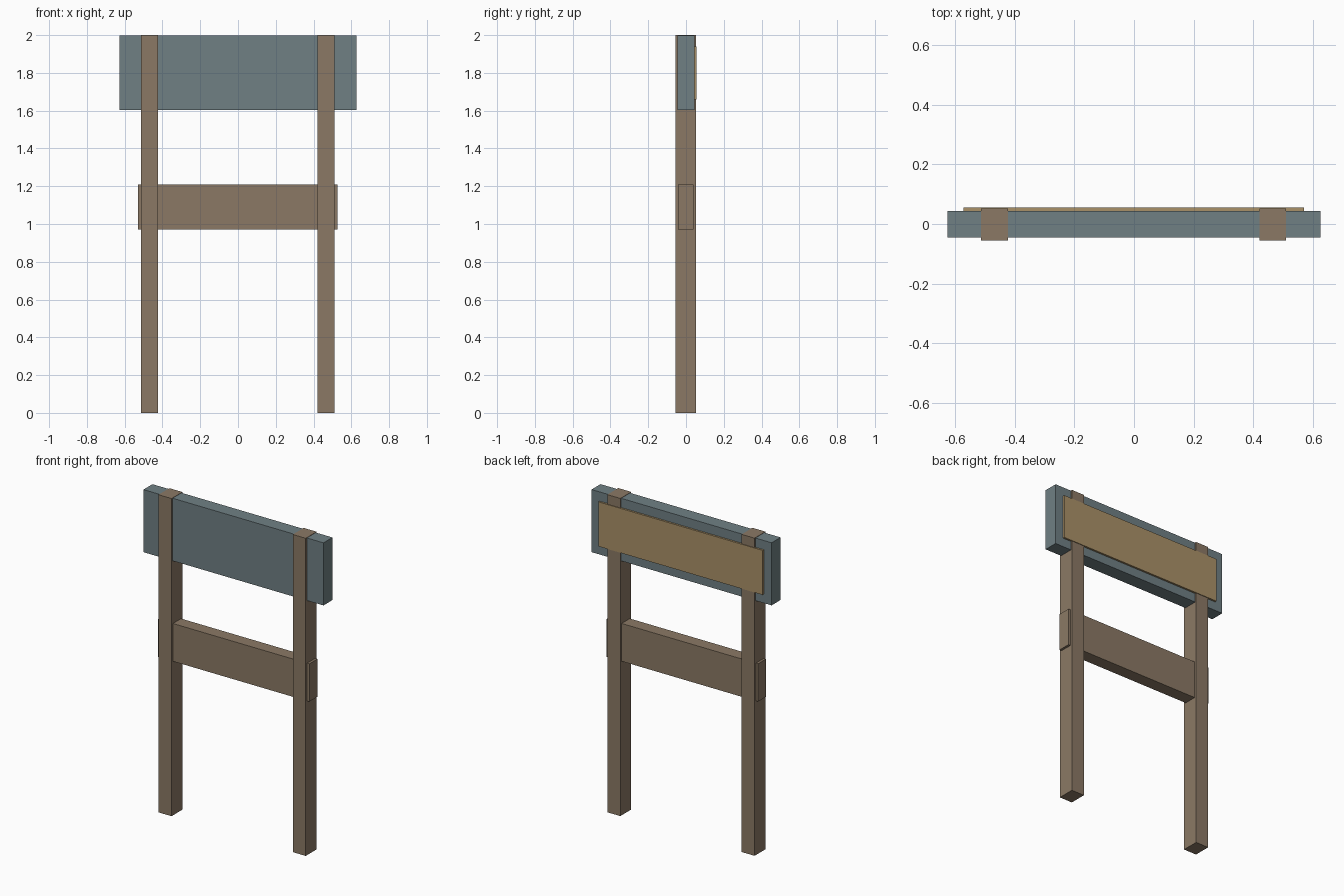
import bpy

if "Cube" in bpy.data.objects:
    bpy.data.objects.remove(bpy.data.objects["Cube"])


def material(name, rgb):
    """Flat material from 0-255 display colour, converted to linear."""
    m = bpy.data.materials.new(name)
    m.diffuse_color = [((c / 255 + 0.055) / 1.055) ** 2.4 for c in rgb] + [1]
    m.use_nodes = True
    m.node_tree.nodes["Principled BSDF"].inputs["Base Color"].default_value = m.diffuse_color
    return m


wood = material("brown_wood", (139, 121, 101))
slate = material("slate_grey", (112, 128, 132))
tan = material("tan_panel", (170, 145, 104))


def box(name, x, y, z, mat):
    """Box spanning the given (min, max) ranges."""
    spans = (x, y, z)
    bpy.ops.mesh.primitive_cube_add(size=1, location=[(a + b) / 2 for a, b in spans])
    ob = bpy.context.object
    ob.name = name
    ob.scale = [b - a for a, b in spans]
    bpy.ops.object.transform_apply(location=False, rotation=False, scale=True)
    ob.data.materials.append(mat)
    return ob


# Two square posts running the full height
for side, cx in (("left", -0.469), ("right", 0.466)):
    box(side + "_post", (cx - 0.045, cx + 0.045), (-0.056, 0.052), (0, 2.0), wood)

# Cross rail passing through both posts
box("cross_rail", (-0.529, 0.526), (-0.042, 0.039), (0.97, 1.208), wood)

# Sign board, just under the post tops
box("sign_board", (-0.627, 0.627), (-0.045, 0.044), (1.604, 1.998), slate)

# Thin panel on the back of the board, covering the posts
box("back_panel", (-0.573, 0.571), (0.043, 0.056), (1.66, 1.94), tan)
